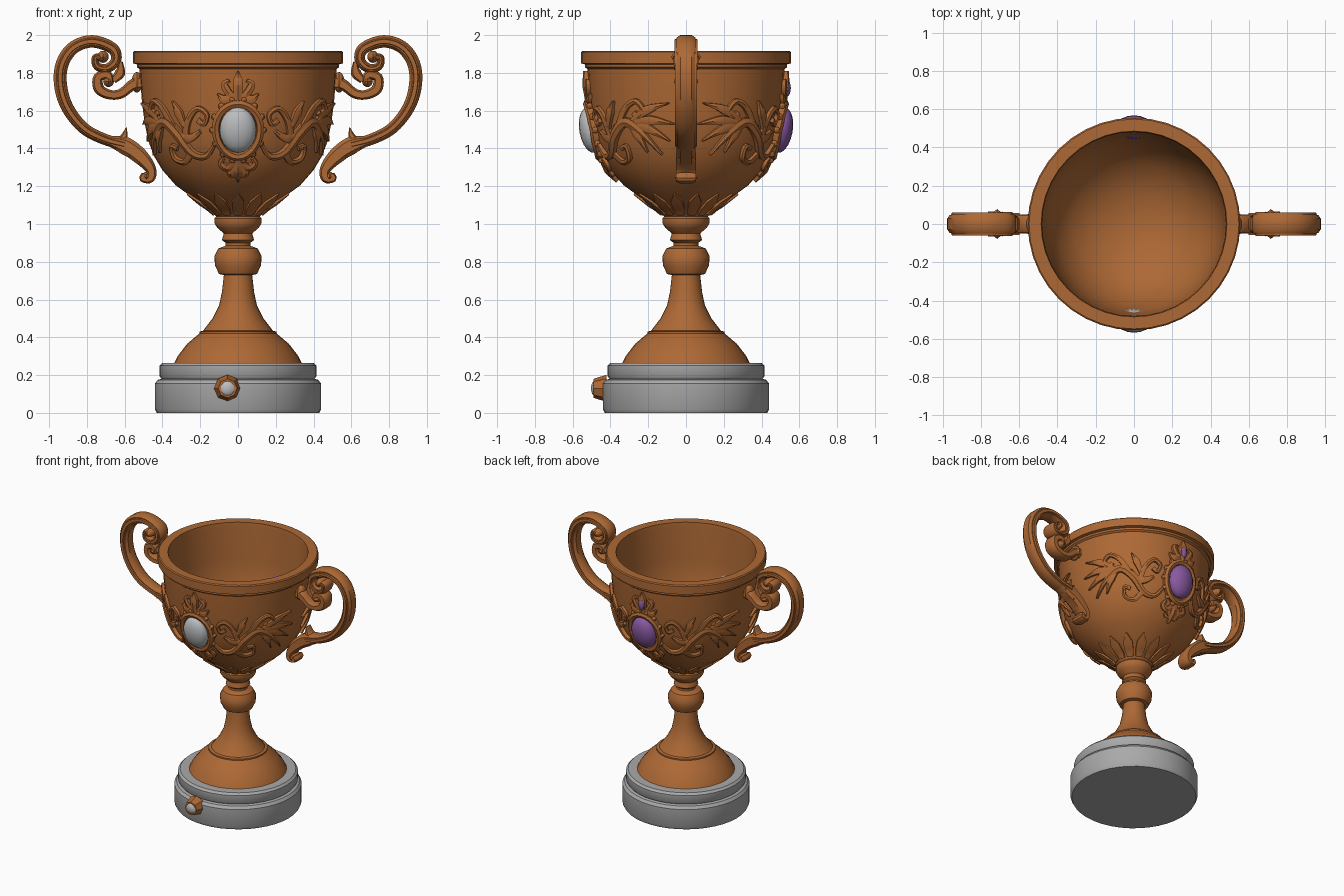
import bpy, bmesh, math
from mathutils import Vector, Matrix

cube = bpy.data.objects.get("Cube")
if cube:
    bpy.data.objects.remove(cube)


def material(name, rgb):
    m = bpy.data.materials.new(name)
    m.use_nodes = True
    m.diffuse_color = (*rgb, 1)
    m.node_tree.nodes["Principled BSDF"].inputs["Base Color"].default_value = (*rgb, 1)
    return m


BRONZE = material("bronze", (0.42, 0.14, 0.035))
STONE = material("grey stone", (0.40, 0.40, 0.40))
PEARL = material("pale gem", (0.50, 0.51, 0.52))
PURPLE = material("purple gem", (0.25, 0.10, 0.36))


def finish(name, bm, mat, mirror=(False, False), angle=35):
    bmesh.ops.recalc_face_normals(bm, faces=bm.faces)
    mesh = bpy.data.meshes.new(name)
    bm.to_mesh(mesh)
    bm.free()
    mesh.materials.append(mat)
    ob = bpy.data.objects.new(name, mesh)
    bpy.context.collection.objects.link(ob)
    bpy.ops.object.select_all(action='DESELECT')
    ob.select_set(True)
    bpy.context.view_layer.objects.active = ob
    bpy.ops.object.shade_smooth_by_angle(angle=math.radians(angle))
    if any(mirror):
        mod = ob.modifiers.new("Mirror", 'MIRROR')
        mod.use_axis = (*mirror, False)
        mod.use_mirror_merge = False
    return ob


def lathe(name, profile, mat, segs=40):
    """Spin (radius, height) points about z; a profile ending on the axis is closed."""
    bm = bmesh.new()
    verts = [bm.verts.new((r, 0, z)) for r, z in profile]
    edges = [bm.edges.new(pair) for pair in zip(verts, verts[1:])]
    bmesh.ops.spin(bm, geom=verts + edges, cent=(0, 0, 0), axis=(0, 0, 1),
                   angle=math.tau, steps=segs)
    bmesh.ops.remove_doubles(bm, verts=bm.verts, dist=0.0005)
    return finish(name, bm, mat)


def smooth_path(pts, sub=5):
    """Catmull-Rom interpolation through the points."""
    p = [Vector(q) for q in pts]
    p = [2 * p[0] - p[1]] + p + [2 * p[-1] - p[-2]]
    out = []
    for a, b, c, d in zip(p, p[1:], p[2:], p[3:]):
        for i in range(sub):
            t = i / sub
            out.append(0.5 * (2 * b + (c - a) * t + (2 * a - 5 * b + 4 * c - d) * t * t
                              + (3 * b - a - 3 * c + d) * t ** 3))
    return out + [p[-2]]


def sweep(bm, path, ref, widths, depths, sides=8, closed=False):
    """Sweep a rounded box section; width lies across ref(p), depth along it."""
    def taper(vals, t):
        k = t * (len(vals) - 1)
        i = min(int(k), len(vals) - 2)
        return vals[i] + (vals[i + 1] - vals[i]) * (k - i)
    n, rings = len(path), []
    for i, p in enumerate(path):
        if closed:
            tan = path[(i + 1) % n] - path[i - 1]
        else:
            tan = path[min(i + 1, n - 1)] - path[max(i - 1, 0)]
        up = ref(p)
        across = tan.cross(up).normalized()
        w, d = taper(widths, i / (n - 1)), taper(depths, i / (n - 1))
        ring = []
        for k in range(sides):
            a = math.tau * (k + 0.5) / sides
            c, s = math.cos(a), math.sin(a)
            ring.append(bm.verts.new(p + across * math.copysign(abs(c) ** 0.6, c) * w
                                     + up * math.copysign(abs(s) ** 0.6, s) * d))
        rings.append(ring)
    for a, b in zip(rings, rings[1:] + rings[:1] if closed else rings[1:]):
        for k in range(sides):
            j = (k + 1) % sides
            bm.faces.new((a[k], a[j], b[j], b[k]))
    if not closed:
        bm.faces.new(rings[0])
        bm.faces.new(rings[-1])


def ellipsoid(bm, centre, size, tilt=0, u=16, v=10):
    m = Matrix.Translation(centre) @ Matrix.Rotation(tilt, 4, 'X') @ Matrix.Diagonal((*size, 1))
    bmesh.ops.create_uvsphere(bm, u_segments=u, v_segments=v, radius=1, matrix=m)


# Plinth: two stepped stone discs
lathe("stone_plinth", [(0, 0), (0.43, 0), (0.44, 0.02), (0.44, 0.155), (0.425, 0.175),
                       (0.405, 0.18), (0.415, 0.195), (0.415, 0.25), (0.40, 0.265), (0, 0.265)], STONE)

# Foot and stem with knop
lathe("foot_and_stem", [(0, 0.26), (0.34, 0.26), (0.32, 0.30), (0.27, 0.365), (0.205, 0.42),
                        (0.205, 0.43), (0.185, 0.435), (0.135, 0.50), (0.10, 0.57), (0.085, 0.64),
                        (0.075, 0.73), (0.10, 0.735), (0.122, 0.78), (0.125, 0.83), (0.105, 0.87),
                        (0.065, 0.885), (0.065, 0.90), (0.085, 0.915), (0.075, 0.95), (0.11, 0.98),
                        (0.125, 1.005), (0.125, 1.03), (0.11, 1.045), (0, 1.05)], BRONZE, 32)

# Bowl: outer wall, rim and hollow inside
WALL = [(0.115, 1.04), (0.15, 1.075), (0.22, 1.125), (0.33, 1.205), (0.40, 1.285),
        (0.445, 1.36), (0.475, 1.44), (0.495, 1.54), (0.508, 1.64), (0.522, 1.82)]
lathe("bowl", [(0, 1.04)] + WALL + [
    (0.535, 1.83), (0.535, 1.845), (0.555, 1.85), (0.555, 1.91), (0.548, 1.917), (0.485, 1.917),
    (0.48, 1.88), (0.472, 1.64), (0.455, 1.50), (0.41, 1.36), (0.32, 1.24), (0.18, 1.16),
    (0, 1.13)], BRONZE)


def wall_radius(z):
    for (r0, z0), (r1, z1) in zip(WALL, WALL[1:]):
        if z <= z1:
            break
    return r0 + (r1 - r0) * (z - z0) / (z1 - z0)


def on_wall(deg, z, lift=0.006):
    a, r = math.radians(deg), wall_radius(z) + lift
    return Vector((r * math.sin(a), -r * math.cos(a), z))


def wall_normal(p):
    slope = (wall_radius(p.z + 0.03) - wall_radius(p.z - 0.03)) / 0.06
    flat = Vector((p.x, p.y, 0)).normalized()
    return (flat - Vector((0, 0, slope))).normalized()


def vine(bm, pts, widths, depth=0.02):
    path = [on_wall(d, z) for d, z, _ in smooth_path([(d, z, 0) for d, z in pts])]
    sweep(bm, path, wall_normal, widths, [depth * 0.6, depth, depth * 0.6], 6)


# Calyx of leaves under the bowl
bm = bmesh.new()
for i in range(14):
    a = i * 360 / 14
    vine(bm, [(a, 1.05), (a, 1.085), (a, 1.12), (a, 1.16)], [0.022, 0.034, 0.036, 0.004], 0.012)
finish("calyx_leaves", bm, BRONZE)

# Scrolling foliage, one quarter mirrored round the bowl
bm = bmesh.new()
curl = [0.02, 0.016, 0.012, 0.016]
leaf = [0.012, 0.026, 0.003]
vine(bm, [(15, 1.42), (22, 1.36), (32, 1.38), (41, 1.48), (51, 1.54), (62, 1.48), (74, 1.37)],
     [0.01, 0.02, 0.026, 0.026, 0.004], 0.028)
vine(bm, [(36, 1.42), (32, 1.54), (25, 1.61), (19, 1.58), (21, 1.53), (25, 1.55)], curl)
vine(bm, [(43, 1.50), (51, 1.61), (59, 1.65), (64, 1.60), (60, 1.565), (57, 1.59)], curl)
vine(bm, [(32, 1.38), (40, 1.33), (48, 1.35), (48, 1.41), (43, 1.40)], curl)
vine(bm, [(24, 1.49), (30, 1.46), (36, 1.46), (42, 1.53)], leaf)
vine(bm, [(34, 1.50), (38, 1.59), (42, 1.65)], leaf)
for tip in [(80, 1.64), (83, 1.53), (80, 1.44), (64, 1.38)]:
    vine(bm, [(53, 1.53), ((53 + tip[0]) / 2, (1.57 + tip[1]) / 2), tip], leaf)
finish("foliage_scrolls", bm, BRONZE, (True, True))

# Oval medallion frame with beads and leaf finials, front and back
CZ = 1.497
bm = bmesh.new()
oval = [on_wall(math.degrees(0.118 * math.cos(t) / 0.5), CZ + 0.14 * math.sin(t), 0.01)
        for t in (math.tau * i / 28 for i in range(28))]
sweep(bm, oval, wall_normal, [0.02, 0.02], [0.028, 0.028], 6, True)
for p in oval[::2]:
    q = p + (p - on_wall(0, CZ)) * 0.16
    ellipsoid(bm, q, (0.017, 0.017, 0.017), 0, 8, 6)
finish("medallion_frames", bm, BRONZE, (False, True))

bm = bmesh.new()
vine(bm, [(0, 1.63), (0, 1.70), (0, 1.76), (0, 1.81)], [0.02, 0.026, 0.03, 0.003], 0.028)
vine(bm, [(0, 1.36), (0, 1.31), (0, 1.27), (0, 1.23)], [0.03, 0.026, 0.026, 0.003], 0.028)
for s in (-1, 1):
    vine(bm, [(0, 1.66), (s * 5, 1.69), (s * 8, 1.74), (s * 5, 1.76)], [0.016, 0.022, 0.01], 0.02)
    vine(bm, [(0, 1.65), (s * 8, 1.66), (s * 12, 1.69)], leaf)
    vine(bm, [(0, 1.35), (s * 7, 1.30), (s * 12, 1.32), (s * 10, 1.35)], [0.016, 0.022, 0.01], 0.02)
    vine(bm, [(0, 1.31), (s * 5, 1.27), (s * 8, 1.28)], leaf)
finish("medallion_finials", bm, BRONZE, (False, True))

# Large gems
for name, side, mat in (("front_gem", -1, PEARL), ("back_gem", 1, PURPLE)):
    bm = bmesh.new()
    ellipsoid(bm, (0, side * 0.505, CZ), (0.097, 0.06, 0.122), -side * 0.17)
    finish(name, bm, mat)
bm = bmesh.new()
ellipsoid(bm, (0, 0.535, 1.72), (0.024, 0.02, 0.045), 0, 10, 8)
finish("back_crest_gem", bm, PURPLE)

# Plinth stud: octagonal bezel and gem
bm = bmesh.new()
bmesh.ops.create_cone(bm, cap_ends=True, segments=8, radius1=0.072, radius2=0.05, depth=0.07,
                      matrix=Matrix.Translation((-0.055, -0.455, 0.13)) @ Matrix.Rotation(math.pi / 2, 4, 'X'))
finish("plinth_bezel", bm, BRONZE)
bm = bmesh.new()
ellipsoid(bm, (-0.055, -0.478, 0.13), (0.044, 0.025, 0.044), 0, 10, 8)
finish("plinth_gem", bm, PEARL)


# Handles, built on the left and mirrored
def strap(bm, pts, widths, depths, sides=8):
    path = smooth_path([(x, 0, z) for x, z in pts])
    sweep(bm, path, lambda p: Vector((0, 1, 0)), widths, depths, sides)


bm = bmesh.new()
main = [(0.715, 1.885), (0.755, 1.88), (0.745, 1.835), (0.69, 1.825), (0.645, 1.87), (0.665, 1.93),
        (0.77, 1.967), (0.87, 1.935), (0.93, 1.85), (0.94, 1.74), (0.905, 1.62), (0.82, 1.51),
        (0.71, 1.45), (0.60, 1.42)]
strap(bm, main, [0.018, 0.022, 0.028, 0.034, 0.036, 0.036, 0.032, 0.03], [0.058, 0.055, 0.05, 0.05])
strap(bm, main, [0.008, 0.012, 0.018, 0.018, 0.018, 0.016], [0.07, 0.065, 0.062, 0.06])
strap(bm, [(0.51, 1.75), (0.56, 1.735), (0.62, 1.69), (0.68, 1.685), (0.735, 1.715), (0.74, 1.775),
           (0.69, 1.79), (0.675, 1.75)], [0.04, 0.028, 0.026, 0.03, 0.026, 0.02], [0.045, 0.05, 0.058])
strap(bm, [(0.62, 1.86), (0.625, 1.80), (0.66, 1.76)], [0.01, 0.03, 0.02], [0.04, 0.045])
strap(bm, [(0.72, 1.45), (0.60, 1.415), (0.52, 1.36), (0.462, 1.29), (0.465, 1.24), (0.505, 1.24),
           (0.495, 1.265)], [0.02, 0.05, 0.045, 0.03, 0.024, 0.018, 0.016], [0.05, 0.056, 0.055])
strap(bm, [(0.66, 1.42), (0.61, 1.45), (0.59, 1.51)], [0.03, 0.025, 0.003], [0.05, 0.03])
strap(bm, [(0.62, 1.42), (0.58, 1.38), (0.57, 1.35)], [0.03, 0.02, 0.003], [0.05, 0.04])
for x, z, r, d in ((0.715, 1.885, 0.032, 0.078), (0.685, 1.755, 0.03, 0.065), (0.485, 1.25, 0.026, 0.06)):
    ellipsoid(bm, (x, 0, z), (r, d, r), 0, 10, 8)
ellipsoid(bm, (0.535, 0, 1.75), (0.03, 0.05, 0.055), 0, 10, 8)
finish("handles", bm, BRONZE, (True, False))
